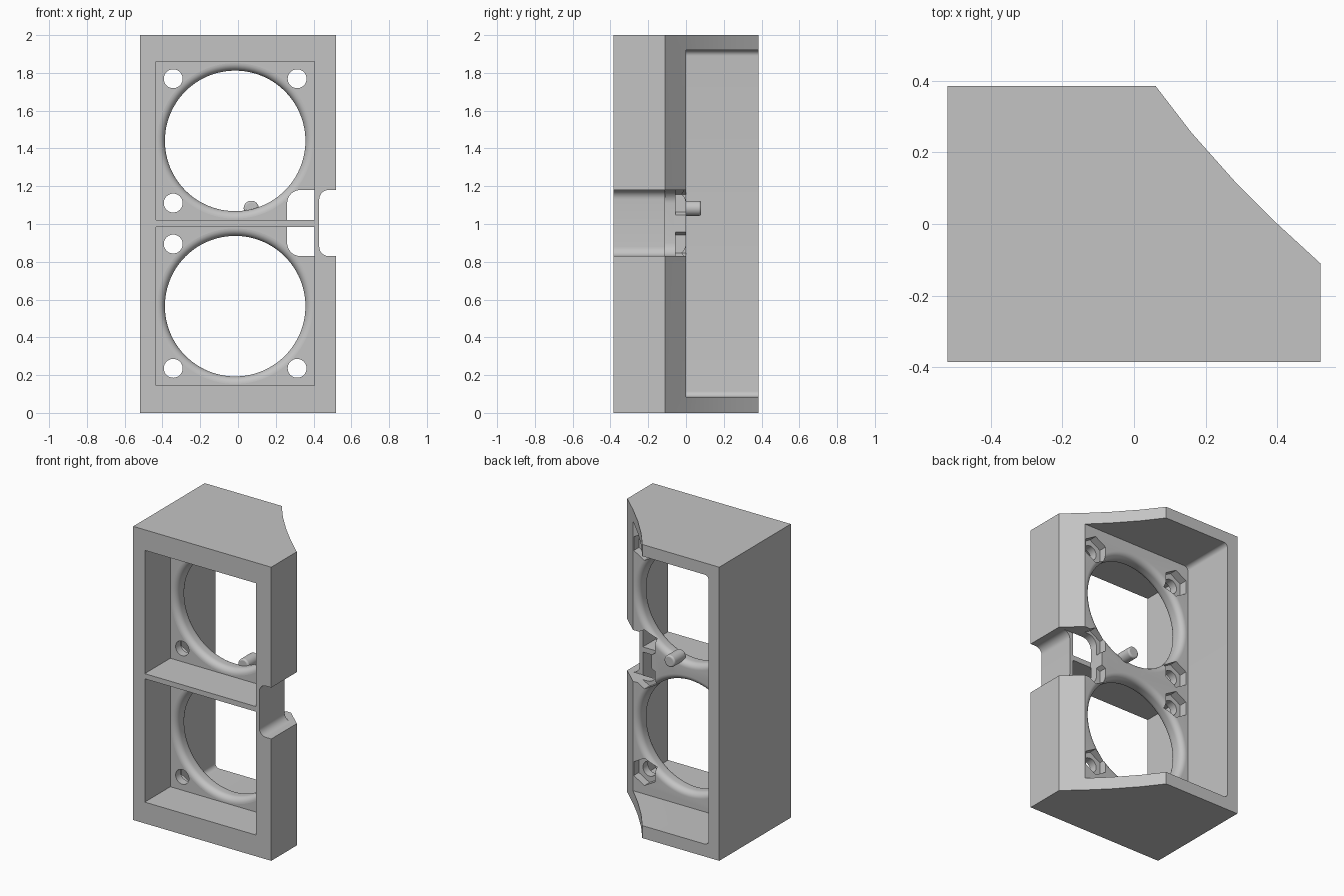
import bpy, bmesh, math
from mathutils import Matrix

cube = bpy.data.objects.get("Cube")
if cube:
    bpy.data.objects.remove(cube, do_unlink=True)

mat = bpy.data.materials.new("plain_grey")
mat.use_nodes = True
GREY = (0.55, 0.55, 0.55, 1)
mat.diffuse_color = GREY
mat.node_tree.nodes["Principled BSDF"].inputs["Base Color"].default_value = GREY


def finish(name, bm):
    bmesh.ops.recalc_face_normals(bm, faces=bm.faces)
    mesh = bpy.data.meshes.new(name)
    bm.to_mesh(mesh)
    bm.free()
    mesh.materials.append(mat)
    ob = bpy.data.objects.new(name, mesh)
    bpy.context.collection.objects.link(ob)
    return ob


def extrude(name, pts, offset):
    bm = bmesh.new()
    face = bm.faces.new([bm.verts.new(p) for p in pts])
    ext = bmesh.ops.extrude_face_region(bm, geom=[face])
    verts = [v for v in ext["geom"] if isinstance(v, bmesh.types.BMVert)]
    bmesh.ops.translate(bm, verts=verts, vec=offset)
    return finish(name, bm)


def slot(name, x0, x1, z0, z1, y0, y1, r=0):
    """Box running along y, with rounded corners when r > 0."""
    pts = []
    corners = [(x1, z1), (x0, z1), (x0, z0), (x1, z0)]
    signs = [(1, 1), (-1, 1), (-1, -1), (1, -1)]
    for i, ((x, z), (sx, sz)) in enumerate(zip(corners, signs)):
        for k in range(9 if r else 1):
            a = math.pi / 2 * (i + k / 8)
            pts.append((x - sx * r + r * math.cos(a), y0, z - sz * r + r * math.sin(a)))
    return extrude(name, pts, (0, y1 - y0, 0))


def rod(name, x, z, y0, y1, r, sides=32, turn=0):
    pts = []
    for k in range(sides):
        a = turn + math.tau * k / sides
        pts.append((x + r * math.cos(a), y0, z + r * math.sin(a)))
    return extrude(name, pts, (0, y1 - y0, 0))


def rounded_opening(name, x, z, r, fillet):
    """Lathed cutter that leaves rounded rims on both sides of the plate."""
    prof = [(0, -0.2), (r + fillet, -0.2)]
    for k in range(9):
        a = math.pi / 2 * k / 8
        prof.append((r + fillet * (1 - math.sin(a)), PLATE + fillet * (1 - math.cos(a))))
    prof += [(p[0], PLATE - p[1]) for p in reversed(prof[2:])]
    prof += [(r + fillet, 0.1), (0, 0.1)]
    bm = bmesh.new()
    verts = [bm.verts.new((p, y, 0)) for p, y in prof]
    edges = [bm.edges.new(e) for e in zip(verts, verts[1:])]
    bmesh.ops.spin(bm, geom=verts + edges, cent=(0, 0, 0), axis=(0, 1, 0),
                   angle=math.tau, steps=96)
    bmesh.ops.remove_doubles(bm, verts=bm.verts, dist=1e-5)
    bmesh.ops.transform(bm, matrix=Matrix.Translation((x, 0, z)), verts=bm.verts)
    return finish(name, bm)


PLATE = -0.11  # front face of the mounting plate, whose back is at y = 0

# Housing block with a concave rear corner
outline = [(-0.52, -0.385), (0.52, -0.385), (0.52, PLATE), (0.4, 0), (0.28, 0.12),
           (0.16, 0.255), (0.06, 0.385), (-0.52, 0.385)]
housing = extrude("housing", [(x, y, 0) for x, y in outline], (0, 0, 2))

# Rear cavity, open to the back and the curved side
cutters = [slot("rear_cavity_cutter", -0.44, 0.8, 0.085, 1.92, 0, 0.6, 0.03)]

# Two bays, each with a round opening and four bolt holes with nut pockets
for zc, z0 in ((1.44, 1.02), (0.565, 0.145)):
    cutters.append(slot("bay_cutter", -0.433, 0.404, z0, z0 + 0.84, -0.6, PLATE))
    cutters.append(rounded_opening("opening_cutter", -0.015, zc, 0.372, 0.04))
    for sx in (-1, 1):
        for sz in (-1, 1):
            x, z = -0.015 + sx * 0.328, zc + sz * 0.329
            cutters.append(rod("bolt_cutter", x, z, -0.2, 0.1, 0.05))
            cutters.append(rod("nut_cutter", x, z, -0.055, 0.1, 0.093, 6, math.pi / 2))

# Cable notch in the side wall and the passage through the plate
cutters.append(slot("notch_cutter", 0.43, 0.8, 0.83, 1.18, -0.6, 0.1, 0.05))
cutters.append(slot("passage_cutter", 0.26, 0.8, 0.83, 1.18, PLATE - 0.002, 0.1, 0.07))

bpy.context.view_layer.objects.active = housing
for c in cutters:
    mod = housing.modifiers.new("cut", "BOOLEAN")
    mod.operation = "DIFFERENCE"
    mod.solver = "EXACT"
    mod.object = c
    bpy.ops.object.modifier_apply(modifier=mod.name)
    bpy.data.objects.remove(c, do_unlink=True)

# Locating peg between the openings
peg = rod("locating_peg", 0.07, 1.083, -0.045, 0.08, 0.04)
bev = peg.modifiers.new("soft_end", "BEVEL")
bev.width = 0.01
bev.segments = 3
bev.limit_method = "ANGLE"

for ob in (housing, peg):
    bpy.ops.object.select_all(action="DESELECT")
    ob.select_set(True)
    bpy.context.view_layer.objects.active = ob
    bpy.ops.object.shade_smooth_by_angle(angle=math.radians(30))
